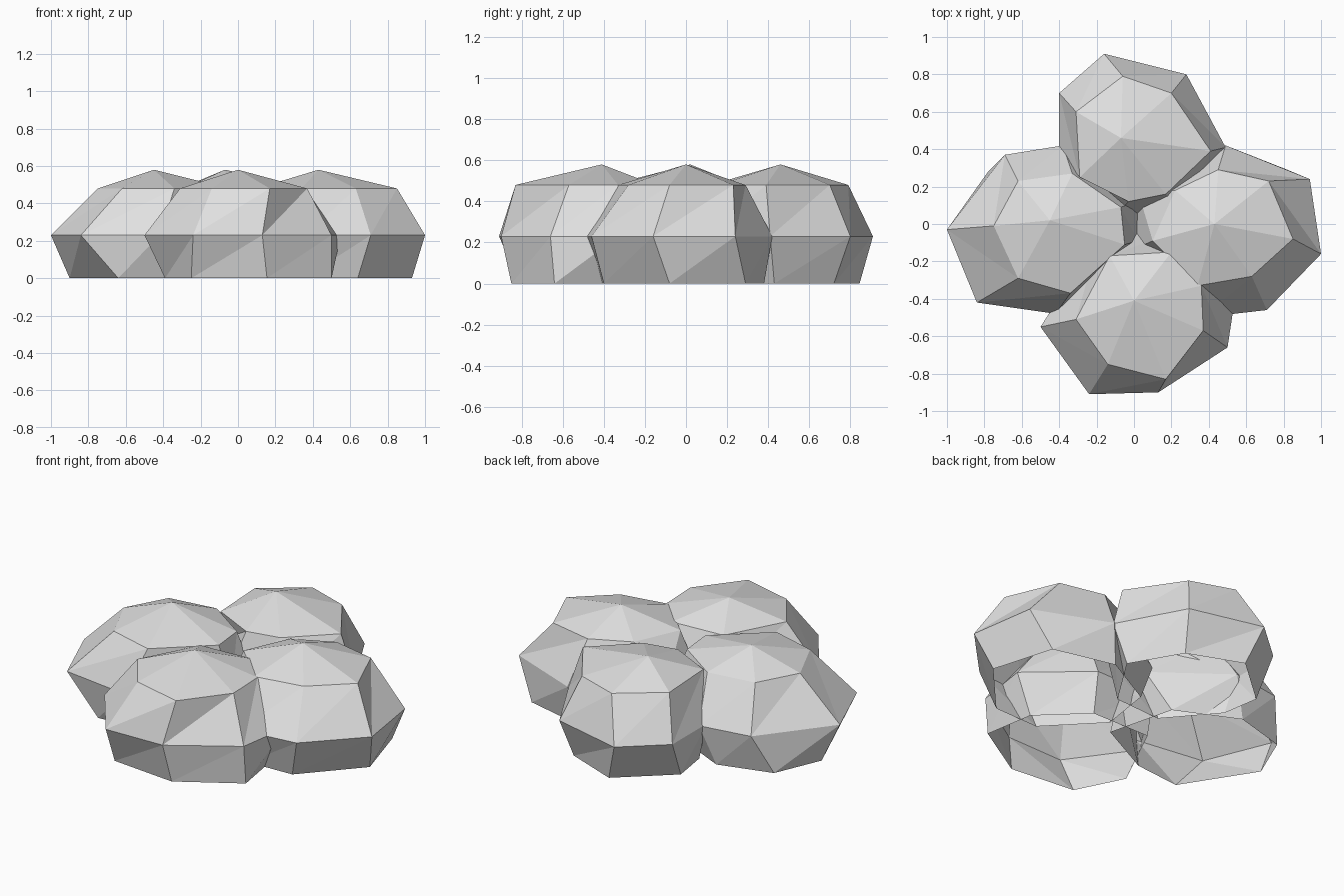
import bpy, bmesh

stone = bpy.data.materials.new("pale_grey")
stone.diffuse_color = (0.75, 0.75, 0.75, 1)


def boulder(name, centre, shoulder, belly, foot):
    """Seven-sided open-bottomed lump: peak, shoulder ring, belly ring, tapered foot ring."""
    bm = bmesh.new()
    rings = [[bm.verts.new((x, y, z)) for x, y in ring]
             for ring, z in ((foot, 0), (belly, 0.23), (shoulder, 0.48))]
    peak = bm.verts.new((*centre, 0.58))
    n = len(belly)
    for i in range(n):
        j = (i + 1) % n
        for low, high in zip(rings, rings[1:]):
            bm.faces.new((low[i], low[j], high[j]))
            bm.faces.new((low[i], high[j], high[i]))
        bm.faces.new((rings[-1][i], rings[-1][j], peak))
    mesh = bpy.data.meshes.new(name)
    bm.to_mesh(mesh)
    bm.free()
    mesh.materials.append(stone)
    bpy.context.collection.objects.link(bpy.data.objects.new(name, mesh))


# four overlapping lumps, each ring listed anticlockwise
boulder("right_boulder", (0.43, 0.0),
        [(.85, -.08), (.72, .23), (.45, .29), (.22, .18), (.10, -.09), (.34, -.33), (.63, -.28)],
        [(1, -.16), (.94, .24), (.49, .42), (.02, .18), (.01, -.13), (.36, -.50), (.71, -.46)],
        [(.93, -.08), (.82, .29), (.45, .38), (.12, .20), (.07, -.12), (.35, -.41), (.64, -.40)])
boulder("front_boulder", (0.0, -0.41),
        [(.37, -.57), (.36, -.33), (.20, -.15), (-.13, -.17), (-.31, -.51), (-.14, -.75), (.17, -.83)],
        [(.50, -.66), (.55, -.33), (.22, -.04), (-.18, -.05), (-.50, -.55), (-.24, -.91), (.13, -.90)],
        [(.50, -.64), (.45, -.34), (.20, -.10), (-.18, -.10), (-.39, -.53), (-.25, -.81), (.155, -.85)])
boulder("back_boulder", (-0.07, 0.46),
        [(.41, .39), (.20, .70), (-.06, .79), (-.31, .60), (-.29, .25), (-.03, .12), (.17, .16)],
        [(.49, .41), (.28, .80), (-.16, .91), (-.40, .70), (-.40, .38), (-.10, .04), (.25, .08)],
        [(.41, .43), (.24, .72), (-.08, .845), (-.375, .585), (-.34, .36), (-.10, .08), (.20, .10)])
boulder("left_boulder", (-0.45, 0.02),
        [(-.05, -.11), (-.07, .09), (-.33, .27), (-.62, .23), (-.75, -.01), (-.62, -.29), (-.34, -.37)],
        [(.02, -.09), (.02, .12), (-.38, .42), (-.69, .37), (-1, -.03), (-.84, -.42), (-.42, -.48)],
        [(0, -.20), (-.10, .20), (-.46, .37), (-.78, .28), (-.90, 0), (-.64, -.41), (-.35, -.38)])
